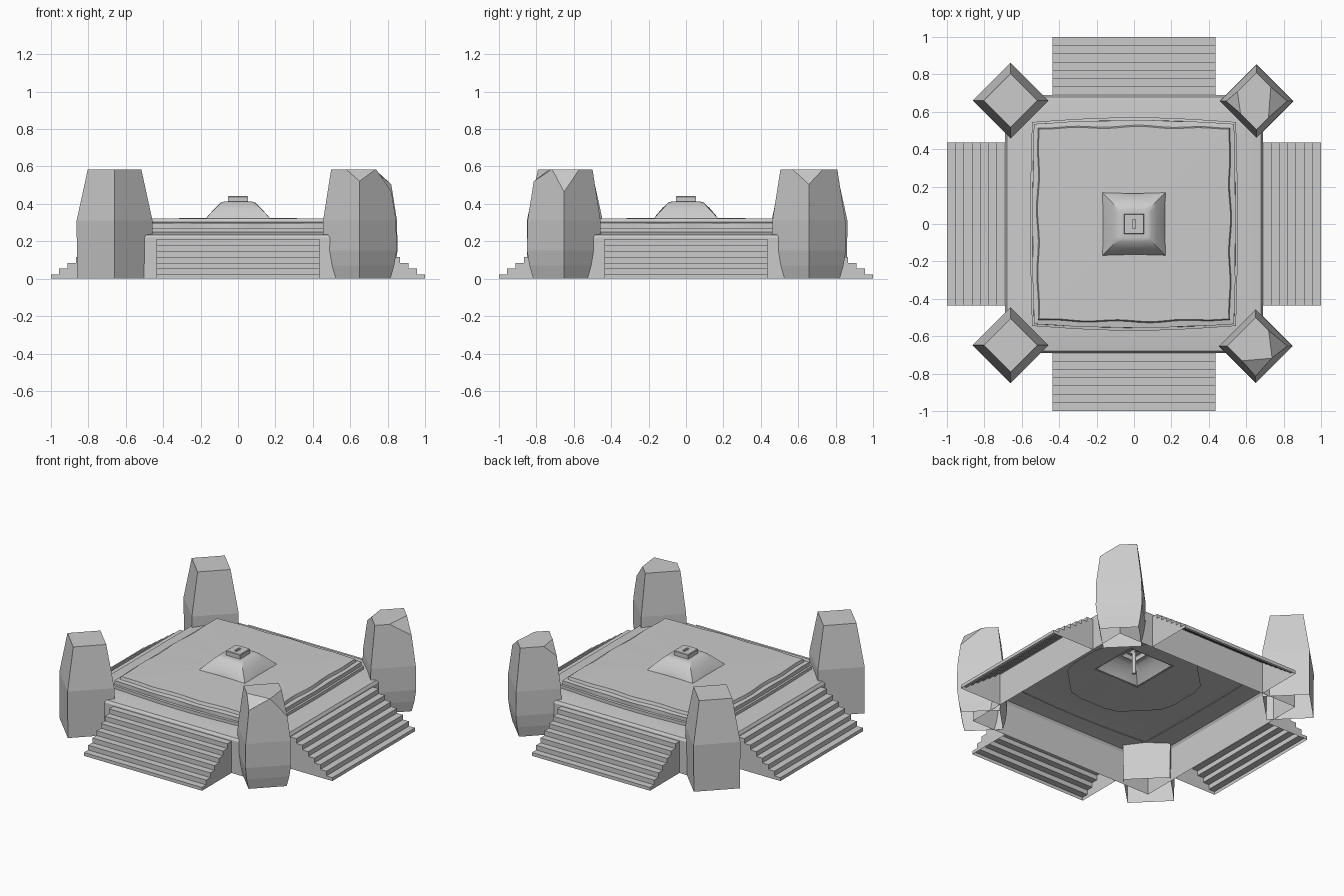
import bpy, bmesh, math
from mathutils import Vector

if "Cube" in bpy.data.objects:
    bpy.data.objects.remove(bpy.data.objects["Cube"])


def make_object(name, bm, smooth=None):
    mesh = bpy.data.meshes.new(name)
    bm.to_mesh(mesh)
    bm.free()
    ob = bpy.data.objects.new(name, mesh)
    bpy.context.collection.objects.link(ob)
    if smooth:
        bpy.ops.object.select_all(action='DESELECT')
        ob.select_set(True)
        bpy.context.view_layer.objects.active = ob
        bpy.ops.object.shade_smooth_by_angle(angle=math.radians(smooth))
    return ob


def square_ring(h, z, n=8, wave=0.0, ripple=0.0):
    """Square outline, n points per side, optionally bowed and rippled."""
    pts = []
    for k in range(4):
        amp = wave if k % 2 == 0 else wave * 0.4
        c, s = round(math.cos(k * math.pi / 2)), round(math.sin(k * math.pi / 2))
        for i in range(n):
            t = -1 + 2 * i / n
            x = h * t
            y = -h - amp * math.cos(t * math.pi / 2) \
                - ripple * math.sin(t * 9 + k) * (1 - t ** 4)
            pts.append((x * c - y * s, x * s + y * c, z))
    return pts


def polygon_ring(apothem, z, sides, like):
    """Regular polygon outline matched by angle to another ring."""
    step = 2 * math.pi / sides
    pts = []
    for x, y, _ in like:
        a = math.atan2(y, x)
        r = apothem / math.cos((a + step / 2) % step - step / 2)
        pts.append((r * math.cos(a), r * math.sin(a), z))
    return pts


def loft(rings, cap=False):
    bm = bmesh.new()
    loops = [[bm.verts.new(p) for p in r] for r in rings]
    n = len(loops[0])
    for a, b in zip(loops, loops[1:]):
        for i in range(n):
            j = (i + 1) % n
            bm.faces.new((a[i], a[j], b[j], b[i]))
    if cap:
        bm.faces.new(loops[-1])
    return bm


# Hollow base with a gently sloped terrace and an opening under the top slab
rings = [square_ring(h, z) for h, z in
         ((0.69, 0), (0.69, 0.22), (0.68, 0.235), (0.56, 0.25))]
rings.append(polygon_ring(0.39, 0.25, 8, rings[0]))
make_object("base_terrace", loft(rings), 30)

# Lower rim tier and weathered slab, open below the central mound
make_object("rim_tier", loft([
    square_ring(0.545, 0.245, 24, 0.025),
    square_ring(0.545, 0.27, 24, 0.025),
    square_ring(0.535, 0.272, 24, 0.02),
    square_ring(0.535, 0.298, 24, 0.02, 0.002),
    square_ring(0.512, 0.302, 24, 0.012, 0.005),
    square_ring(0.507, 0.321, 24, 0.01, 0.005),
    square_ring(0.16, 0.325, 24)]))

# Central mound with flared foot
make_object("central_mound", loft([
    square_ring(h, z, 8, w) for h, z, w in
    ((0.17, 0.322, -0.006), (0.16, 0.335, 0.003), (0.12, 0.378, 0.006),
     (0.09, 0.408, 0.004), (0.075, 0.412, 0.002), (0.053, 0.412, 0))]), 35)

# Square socket with a narrow slot, and the rod under it
socket = [square_ring(h, z, 2) for h, z in
          ((0.053, 0.408), (0.053, 0.438), (0.05, 0.442))]
for z in (0.442, 0.425):
    socket.append([(x * 0.2, y * 0.55, z) for x, y, _ in
                   square_ring(0.045, z, 2)])
make_object("socket", loft(socket, True))
bm = bmesh.new()
bmesh.ops.create_cone(bm, cap_ends=True, segments=12, radius1=0.012,
                      radius2=0.012, depth=0.15)
bmesh.ops.translate(bm, verts=bm.verts, vec=(0, 0, 0.355))
make_object("center_rod", bm, 40)

# Four open-backed stairs
STEPS, HALF = 7, 0.435
for k, side in enumerate(("front", "right", "back", "left")):
    profile = [(-1.0, 0.0)]
    for i in range(STEPS):
        y, z = -1 + i * 0.0443, 0.022 + i * 0.0315
        profile += [(y, z), (y + 0.0443, z)]
    profile[-1] = (-0.69, profile[-1][1])
    bm = bmesh.new()
    lo = [bm.verts.new((-HALF, y, z)) for y, z in profile]
    hi = [bm.verts.new((HALF, y, z)) for y, z in profile]
    for i in range(len(profile) - 1):
        bm.faces.new((lo[i], hi[i], hi[i + 1], lo[i + 1]))
    for row, x in ((lo, -HALF), (hi, HALF)):
        foot = bm.verts.new((x, -0.69, 0))
        loop = row + [foot]
        bm.faces.new(loop if x < 0 else loop[::-1])
    bmesh.ops.recalc_face_normals(bm, faces=bm.faces)
    make_object(side + "_stairs", bm).rotation_euler.z = k * math.pi / 2


def standing_stone(name, cx, cy, levels, cuts=()):
    """Diamond-plan stone from (half diagonal, z) levels, corners sliced off."""
    rings = [[(cx + r * c, cy + r * s, z) for c, s in
              ((1, 0), (0, 1), (-1, 0), (0, -1))] for r, z in levels]
    bm = loft(rings, True)
    for point, normal in cuts:
        res = bmesh.ops.bisect_plane(
            bm, geom=bm.verts[:] + bm.edges[:] + bm.faces[:], dist=1e-5,
            plane_co=Vector(point), plane_no=Vector(normal), clear_outer=True)
        edges = [e for e in res["geom_cut"] if isinstance(e, bmesh.types.BMEdge)]
        bmesh.ops.contextual_create(bm, geom=edges)
    make_object(name, bm)


# Plain stones on the left, worn stones on the right
plain = ((0.2, 0), (0.203, 0.31), (0.143, 0.585))
worn = ((0.165, 0), (0.185, 0.07), (0.198, 0.15), (0.195, 0.31), (0.152, 0.585))
standing_stone("front_left_stone", -0.66, -0.648, plain)
standing_stone("back_left_stone", -0.66, 0.66, plain)
standing_stone("front_right_stone", 0.65, -0.652, worn, (
    ((0.65, -0.725, 0.585), (0.05, -0.58, 0.81)),
    ((0.73, -0.65, 0.585), (0.8, 0.1, 0.6))))
standing_stone("back_right_stone", 0.655, 0.657, worn, (
    ((0.725, 0.65, 0.585), (0.65, -0.05, 0.76)),
    ((0.56, 0.657, 0.585), (-0.7, -0.1, 0.7))))
